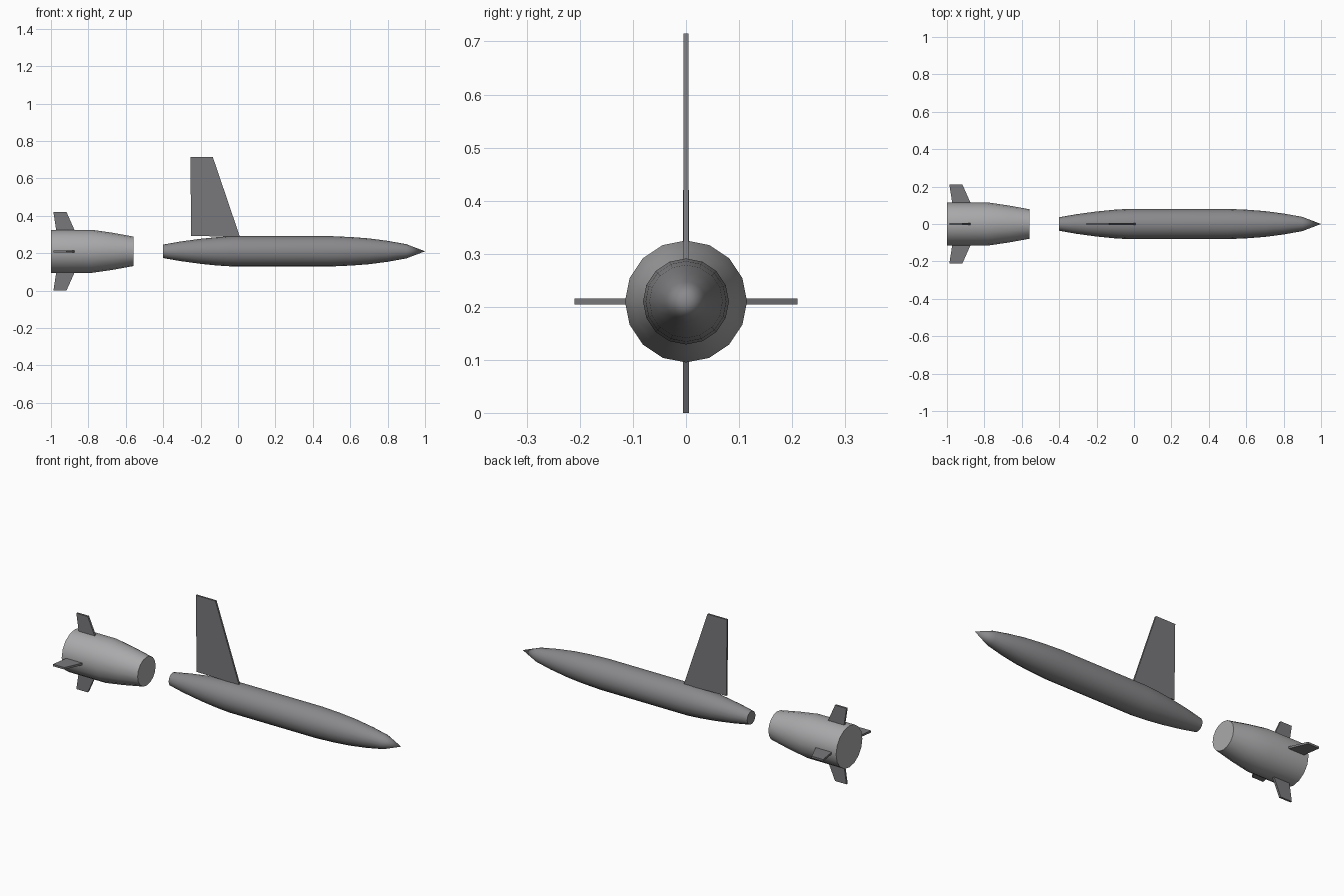
import bpy, bmesh
from math import cos, sin, pi, radians
from mathutils import Matrix, Vector

cube = bpy.data.objects.get("Cube")
if cube:
    bpy.data.objects.remove(cube, do_unlink=True)

AXIS_Z = 0.21
SIDES = 16


def material(name, rgb):
    mat = bpy.data.materials.new(name)
    mat.use_nodes = True
    mat.diffuse_color = (*rgb, 1)
    mat.node_tree.nodes["Principled BSDF"].inputs["Base Color"].default_value = (*rgb, 1)
    return mat


light_grey = material("light grey", (0.40, 0.40, 0.41))
mid_grey = material("mid grey", (0.25, 0.25, 0.26))
fin_grey = material("fin grey", (0.19, 0.19, 0.20))


def finish(name, bm, mat, smooth=False):
    bmesh.ops.recalc_face_normals(bm, faces=bm.faces)
    mesh = bpy.data.meshes.new(name)
    bm.to_mesh(mesh)
    bm.free()
    mesh.materials.append(mat)
    obj = bpy.data.objects.new(name, mesh)
    bpy.context.collection.objects.link(obj)
    if smooth:
        bpy.ops.object.select_all(action='DESELECT')
        obj.select_set(True)
        bpy.context.view_layer.objects.active = obj
        bpy.ops.object.shade_smooth_by_angle(angle=radians(40))
    return obj


def turned_body(name, profile, mat):
    """Sweep (x, radius) points around the long axis; flat caps at open ends."""
    bm = bmesh.new()
    rings = []
    for x, r in profile:
        count = SIDES if r > 0 else 1
        rings.append([bm.verts.new((x, r * cos(2 * pi * i / SIDES),
                                    AXIS_Z + r * sin(2 * pi * i / SIDES)))
                      for i in range(count)])
    for a, b in zip(rings, rings[1:]):
        for i in range(SIDES):
            j = (i + 1) % SIDES
            if len(b) == 1:
                bm.faces.new((a[i], a[j], b[0]))
            else:
                bm.faces.new((a[i], a[j], b[j], b[i]))
    for ring in (rings[0], rings[-1]):
        if len(ring) > 1:
            bm.faces.new(ring)
    return finish(name, bm, mat, smooth=True)


def plate(name, outline, thickness, mat, angle=0):
    """Flat fin from an (x, height above axis) outline, turned about the long axis."""
    bm = bmesh.new()
    face = bm.faces.new([bm.verts.new((x, -thickness / 2, h)) for x, h in outline])
    extruded = bmesh.ops.extrude_face_region(bm, geom=[face])["geom"]
    bmesh.ops.translate(bm, vec=Vector((0, thickness, 0)),
                        verts=[v for v in extruded if isinstance(v, bmesh.types.BMVert)])
    turn = Matrix.Translation((0, 0, AXIS_Z)) @ Matrix.Rotation(angle, 4, 'X')
    bmesh.ops.transform(bm, matrix=turn, verts=bm.verts)
    return finish(name, bm, mat)


# Slender main body with pointed nose
turned_body("fuselage", [(-0.40, 0.036), (-0.31, 0.052), (-0.20, 0.067), (-0.11, 0.076),
                         (-0.03, 0.081), (0.25, 0.081), (0.50, 0.081), (0.61, 0.076),
                         (0.70, 0.069), (0.80, 0.056), (0.90, 0.038), (1.0, 0)], mid_grey)

# Separate rear booster
turned_body("booster", [(-1.0, 0.115), (-0.78, 0.115), (-0.67, 0.099),
                        (-0.56, 0.079)], light_grey)

# Single tall wing
plate("wing", [(-0.25, 0.082), (-0.255, 0.505), (-0.135, 0.505), (0.01, 0.078)],
      0.01, fin_grey)

# Four booster fins
for i, side in enumerate(("top", "left", "bottom", "right")):
    plate(f"{side}_booster_fin", [(-0.97, 0.10), (-0.987, 0.21), (-0.917, 0.21), (-0.868, 0.10)],
          0.011, fin_grey, i * pi / 2)
